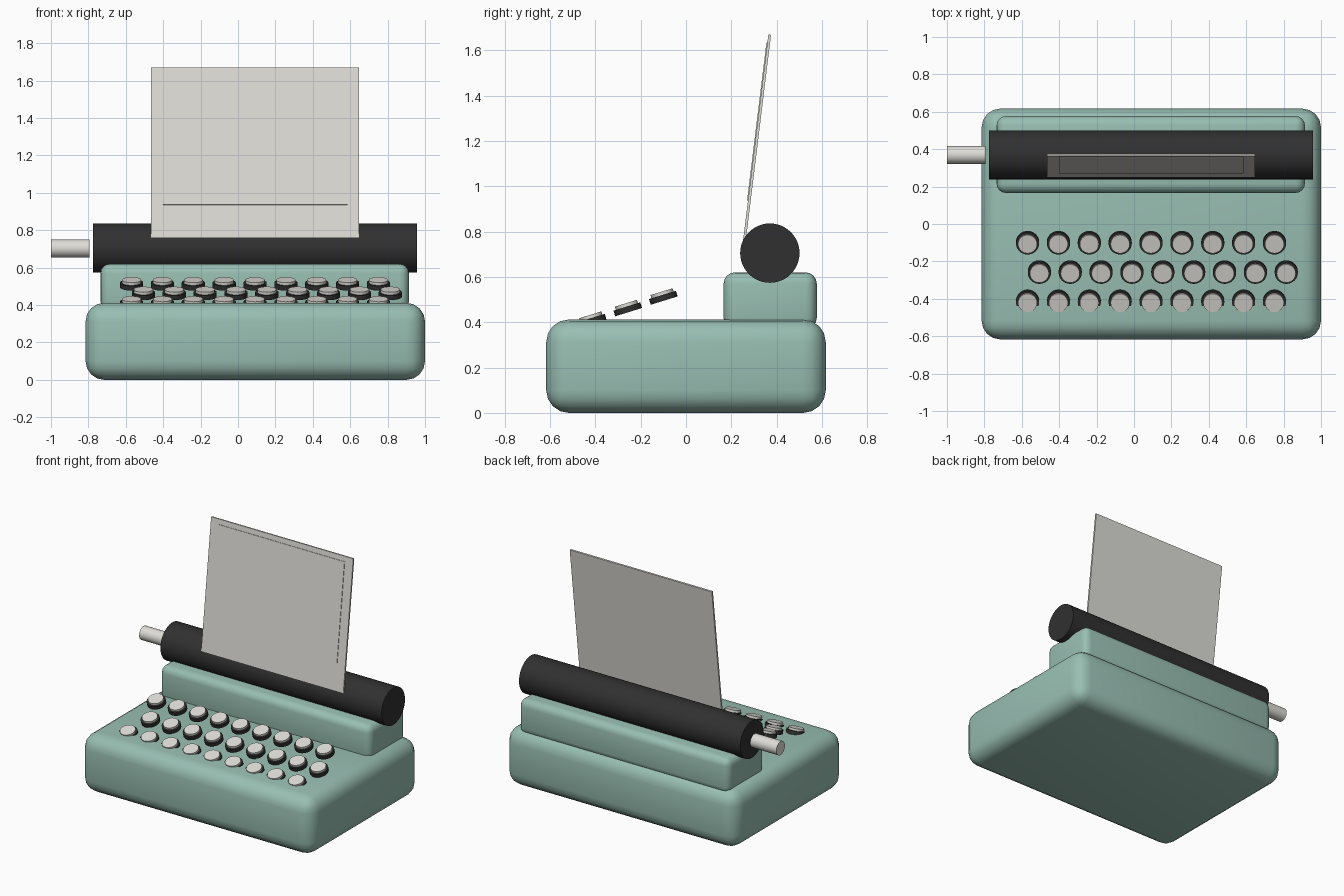
import bpy
import math
from mathutils import Matrix, Vector

if "Cube" in bpy.data.objects:
    bpy.data.objects.remove(bpy.data.objects["Cube"])


def material(name, rgb):
    m = bpy.data.materials.new(name)
    m.diffuse_color = (*rgb, 1)
    m.use_nodes = True
    m.node_tree.nodes["Principled BSDF"].inputs["Base Color"].default_value = m.diffuse_color
    return m


GREEN = material("sage green", (0.315, 0.515, 0.445))
DARK = material("charcoal", (0.030, 0.030, 0.030))
LIGHT = material("warm white", (0.73, 0.72, 0.68))

CX = 0.092  # the casing sits right of centre because of the knob


def finish(name, mat, angle=35):
    ob = bpy.context.object
    ob.name = name
    ob.data.name = name
    ob.data.materials.append(mat)
    bpy.ops.object.shade_smooth_by_angle(angle=math.radians(angle))
    return ob


def box(name, mat, lo, hi, bevel=0.0):
    bpy.ops.mesh.primitive_cube_add(size=1)
    ob = bpy.context.object
    lo, hi = Vector(lo), Vector(hi)
    ob.data.transform(Matrix.Translation((lo + hi) / 2) @ Matrix.Diagonal((*(hi - lo), 1)))
    if bevel:
        mod = ob.modifiers.new("rounding", "BEVEL")
        mod.width = bevel
        mod.segments = 4
        mod.limit_method = "NONE"
        bpy.ops.object.modifier_apply(modifier=mod.name)
    return finish(name, mat)


def cylinder(name, mat, r, depth, loc, rot, sides=32):
    bpy.ops.mesh.primitive_cylinder_add(vertices=sides, radius=r, depth=depth,
                                        location=loc, rotation=rot)
    return finish(name, mat)


# Casing and rear carriage housing
box("body", GREEN, (-0.815, -0.617, 0), (1.0, 0.617, 0.412), 0.1)
box("carriage_housing", GREEN, (-0.735, 0.166, 0.37), (0.914, 0.577, 0.62), 0.05)

# Roller and side knob
ALONG_X = (0, math.pi / 2, 0)
cylinder("roller", DARK, 0.131, 1.732, (0.091, 0.37, 0.705), ALONG_X, 48)
cylinder("roller_knob", LIGHT, 0.048, 0.205, (-0.8975, 0.37, 0.703), ALONG_X)

# Paper leaning back, with a thin raised panel on its front
lean = Matrix.Translation((0, 0.256, 0.745)) @ Matrix.Rotation(-0.122, 4, "X")
paper = box("paper", LIGHT, (-0.465, -0.006, 0), (0.648, 0.006, 0.931))
panel = box("paper_panel", LIGHT, (-0.402, -0.010, 0.192), (0.585, -0.005, 0.895))
for ob in (paper, panel):
    ob.matrix_world = lean

# Three sloping rows of round keys, the middle row shifted sideways
TILT = 0.3
normal = Vector((0, -math.sin(TILT), math.cos(TILT)))
rows = [(-0.100, 0.508, -0.569), (-0.257, 0.457, -0.506), (-0.414, 0.406, -0.569)]
for r, (y, z, x0) in enumerate(rows):
    for i in range(9):
        p = Vector((x0 + i * 0.165, y, z))
        cylinder(f"key_base_{r}_{i}", DARK, 0.062, 0.026, p, (TILT, 0, 0))
        cylinder(f"key_cap_{r}_{i}", LIGHT, 0.051, 0.018, p + normal * 0.019, (TILT, 0, 0))
